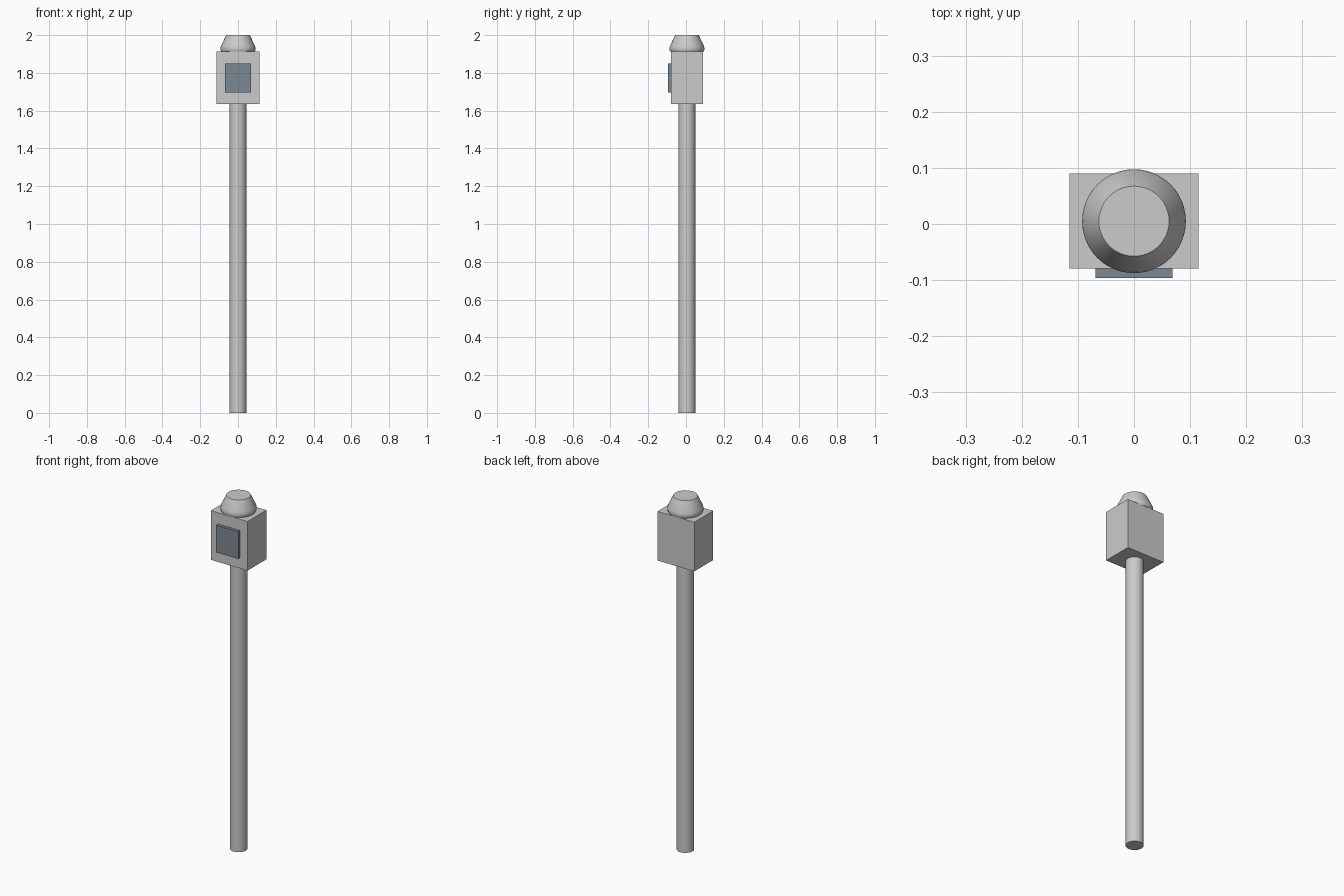
import bpy, bmesh, math

if "Cube" in bpy.data.objects:
    bpy.data.objects.remove(bpy.data.objects["Cube"])

CENTRE_Y = 0.005


def box(name, x, y, z):
    """Box from (min, max) ranges."""
    bpy.ops.mesh.primitive_cube_add(size=1, location=[sum(r) / 2 for r in (x, y, z)])
    ob = bpy.context.object
    ob.name = name
    ob.scale = [r[1] - r[0] for r in (x, y, z)]
    bpy.ops.object.transform_apply(location=False, rotation=False, scale=True)
    return ob


def lathe(name, profile, sides=48):
    """Closed turned solid from (radius, z) points, bottom to top."""
    bm = bmesh.new()
    rings = []
    for r, z in profile:
        rings.append([bm.verts.new((r * math.cos(2 * math.pi * i / sides),
                                    r * math.sin(2 * math.pi * i / sides), z))
                      for i in range(sides)])
    for lo, hi in zip(rings, rings[1:]):
        for i in range(sides):
            j = (i + 1) % sides
            bm.faces.new((lo[i], lo[j], hi[j], hi[i]))
    bm.faces.new(rings[0][::-1])
    bm.faces.new(rings[-1])
    mesh = bpy.data.meshes.new(name)
    bm.to_mesh(mesh)
    bm.free()
    ob = bpy.data.objects.new(name, mesh)
    ob.location.y = CENTRE_Y
    bpy.context.collection.objects.link(ob)
    bpy.ops.object.select_all(action='DESELECT')
    ob.select_set(True)
    bpy.context.view_layer.objects.active = ob
    bpy.ops.object.shade_smooth_by_angle(angle=math.radians(40))
    return ob


# Pole
lathe("pole", [(0.045, 0.0), (0.045, 1.634)])

# Head housing
box("housing", (-0.115, 0.115), (-0.079, 0.09), (1.634, 1.912))

# Dark front panel
panel = box("front_panel", (-0.069, 0.069), (-0.096, -0.079), (1.695, 1.849))
dark = bpy.data.materials.new("dark_panel")
dark.diffuse_color = (0.2, 0.25, 0.29, 1)
dark.use_nodes = True
dark.node_tree.nodes["Principled BSDF"].inputs["Base Color"].default_value = dark.diffuse_color
panel.data.materials.append(dark)

# Tapered cap with a rounded lower rim
lathe("cap", [(0.088, 1.912), (0.0915, 1.92), (0.0925, 1.929),
              (0.0905, 1.941), (0.0625, 2.0)])
